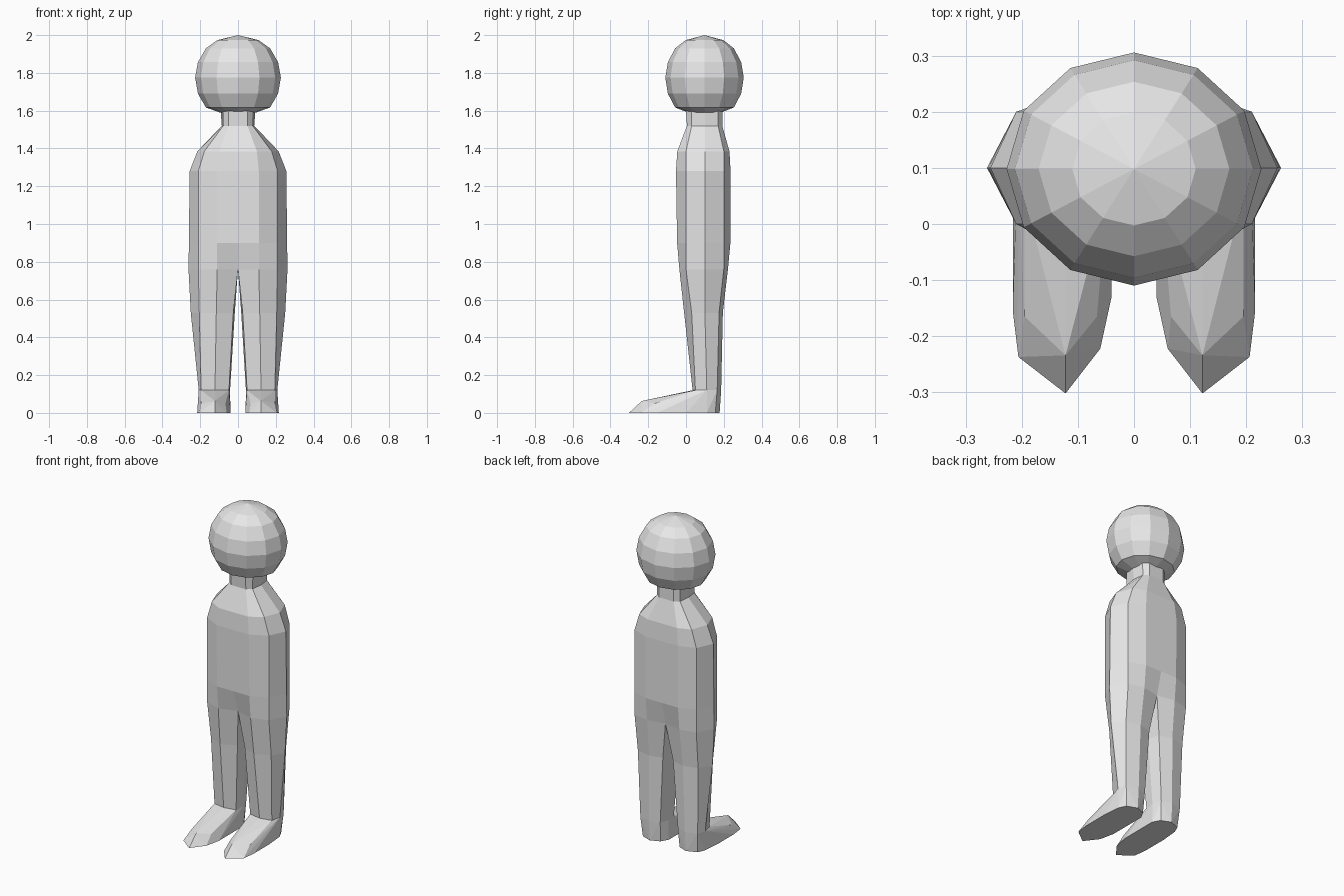
import bpy, bmesh, math

cube = bpy.data.objects.get("Cube")
if cube:
    bpy.data.objects.remove(cube, do_unlink=True)

grey = bpy.data.materials.new("plain grey")
grey.use_nodes = True
grey.diffuse_color = (0.8, 0.8, 0.8, 1)
grey.node_tree.nodes["Principled BSDF"].inputs["Base Color"].default_value = (0.8, 0.8, 0.8, 1)


def finish(name, bm):
    bmesh.ops.recalc_face_normals(bm, faces=bm.faces)
    mesh = bpy.data.meshes.new(name)
    bm.to_mesh(mesh)
    bm.free()
    mesh.materials.append(grey)
    ob = bpy.data.objects.new(name, mesh)
    bpy.context.collection.objects.link(ob)
    return ob


def loft(bm, rings):
    rows = [[bm.verts.new(p) for p in r] for r in rings]
    for a, b in zip(rows, rows[1:]):
        for i in range(len(a)):
            j = (i + 1) % len(a)
            bm.faces.new((a[i], a[j], b[j], b[i]))
    return rows


def half(z, x_front, x_diag, x_side, y_front, y_dfront, y_mid, y_dback, y_back):
    """Outer half of a body section, front to back, on the +x side."""
    return [(x_front, y_front, z), (x_diag, y_dfront, z), (x_side, y_mid, z),
            (x_diag, y_dback, z), (x_front, y_back, z)]


crotch = half(0.76, 0.11, 0.21, 0.262, -0.035, 0.0, 0.1, 0.2, 0.222)

# Torso and neck: twelve-sided sections, the lowest one meeting the legs
sections = [
    (crotch, 0.0, 0.2),
    (half(0.90, 0.11, 0.21, 0.26, -0.047, 0.0, 0.1, 0.2, 0.235), -0.047, 0.235),
    (half(1.28, 0.11, 0.21, 0.256, -0.053, 0.0, 0.1, 0.2, 0.236), -0.053, 0.236),
    (half(1.385, 0.10, 0.178, 0.215, -0.046, 0.0, 0.1, 0.2, 0.23), -0.046, 0.23),
    (half(1.52, 0.05, 0.078, 0.086, 0.005, 0.03, 0.1, 0.17, 0.192), 0.005, 0.192),
    (half(1.60, 0.05, 0.08, 0.092, 0.0, 0.03, 0.1, 0.17, 0.192), 0.0, 0.192),
]
bm = bmesh.new()
loft(bm, [[(0, yf, h[0][2])] + h + [(0, yb, h[0][2])]
          + [(-x, y, z) for x, y, z in reversed(h)] for h, yf, yb in sections])
finish("torso", bm)

# Legs: eight-sided sections, splitting off at the crotch
ankle = half(0.12, 0.122, 0.195, 0.208, 0.035, 0.05, 0.11, 0.165, 0.186) + [
    (0.06, 0.165, 0.12), (0.042, 0.11, 0.12), (0.048, 0.05, 0.12)]
leg = [
    crotch + [(0, 0.2, 0.76), (0, 0.1, 0.76), (0, 0, 0.76)],
    half(0.53, 0.115, 0.205, 0.25, -0.01, 0.03, 0.1, 0.175, 0.195)
    + [(0.035, 0.175, 0.53), (0.017, 0.1, 0.53), (0.025, 0.03, 0.53)],
    ankle,
]
# Feet: flat soles with a pointed, sloping toe
sole = [(0.122, -0.302), (0.206, -0.237), (0.216, -0.155), (0.216, 0.0), (0.206, 0.11),
        (0.185, 0.155), (0.122, 0.178), (0.065, 0.155), (0.04, 0.11), (0.04, -0.13), (0.06, -0.222)]
toe_top = [(0.122, -0.234, 0.063), (0.195, -0.165, 0.05), (0.066, -0.165, 0.05)]

for side, s in (("left", 1), ("right", -1)):
    bm = bmesh.new()
    loft(bm, [[(s * x, y, z) for x, y, z in r] for r in leg])
    finish(side + "_leg", bm)

    bm = bmesh.new()
    for x, y, z in ankle + toe_top + [(x, y, 0) for x, y in sole]:
        bm.verts.new((s * x, y, z))
    bmesh.ops.convex_hull(bm, input=list(bm.verts))
    # Open the foot where the leg joins it
    hidden = [f for f in bm.faces if all(v.co.z > 0.119 for v in f.verts)]
    bmesh.ops.delete(bm, geom=hidden, context="FACES")
    bmesh.ops.dissolve_limit(bm, angle_limit=0.02, verts=list(bm.verts), edges=list(bm.edges))
    finish(side + "_foot", bm)

# Head: twelve-sided faceted ball, flattened at the neck
profile = [(1.59, 0.095), (1.617, 0.17), (1.69, 0.212), (1.775, 0.227),
           (1.857, 0.212), (1.93, 0.17), (1.973, 0.11)]
bm = bmesh.new()
rows = loft(bm, [[(r * math.cos(a * math.pi / 6), 0.098 + 0.915 * r * math.sin(a * math.pi / 6), z)
                  for a in range(12)] for z, r in profile])
bm.faces.new(rows[0])
crown = bm.verts.new((0, 0.098, 2.0))
for i in range(12):
    bm.faces.new((rows[-1][i], rows[-1][(i + 1) % 12], crown))
finish("head", bm)
